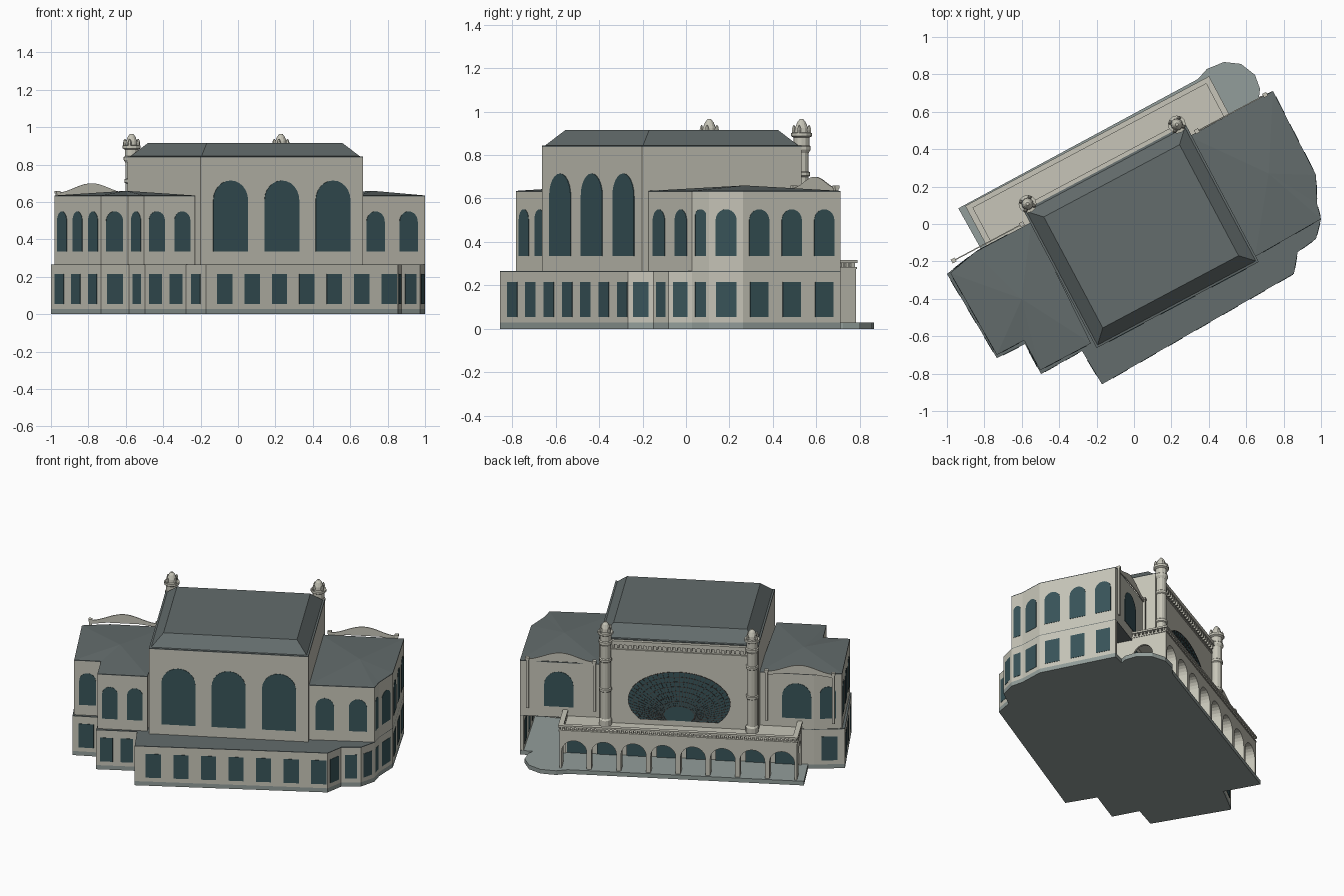
import bpy, bmesh
from math import sin, cos, pi, radians, hypot
from mathutils import Vector

cube = bpy.data.objects.get("Cube")
if cube:
    bpy.data.objects.remove(cube, do_unlink=True)


def material(name, rgb):
    m = bpy.data.materials.new(name)
    m.use_nodes = True
    m.diffuse_color = (*rgb, 1)
    bsdf = next(n for n in m.node_tree.nodes if n.type == 'BSDF_PRINCIPLED')
    bsdf.inputs["Base Color"].default_value = (*rgb, 1)
    return m


STONE = material("warm stone", (0.57, 0.56, 0.48))
SLATE = material("slate roof", (0.125, 0.15, 0.15))
GLASS = material("dark teal glass", (0.04, 0.088, 0.1))
PAVING = material("grey paving", (0.29, 0.34, 0.325))
BRONZE = material("bronze mullions", (0.06, 0.05, 0.045))

# The whole building is turned on the ground plane
TURN = radians(28)
C, S = cos(TURN), sin(TURN)


def world(u, v):
    return Vector((u * C - v * S, u * S + v * C))


class Part:
    """Collects simple solids into one named object."""

    def __init__(self, name, mat):
        self.name, self.mat, self.bm = name, mat, bmesh.new()

    def loft(self, rings):
        rows = [[self.bm.verts.new(p) for p in ring] for ring in rings]
        for a, b in zip(rows, rows[1:]):
            for i in range(len(a)):
                j = (i + 1) % len(a)
                self.bm.faces.new((a[i], a[j], b[j], b[i]))
        self.bm.faces.new(rows[0][::-1])
        self.bm.faces.new(rows[-1])
        return self

    def prism(self, outline, z0, z1):
        return self.loft([[(p[0], p[1], z) for p in outline] for z in (z0, z1)])

    def panel(self, origin, along, profile, depth, start=0):
        """Upright profile (distance along wall, height) pushed outwards."""
        d = Vector(along[:2]).normalized()
        out = Vector((d.y, -d.x))
        rings = []
        for k in (start, depth):
            base = Vector(origin[:2]) + out * k
            rings.append([(*(base + d * s), z) for s, z in profile])
        return self.loft(rings)

    def block(self, u0, u1, v0, v1, z0, z1):
        return self.prism(rect(u0, u1, v0, v1), z0, z1)

    def lathe(self, centre, profile, sides=12):
        return self.loft([[(centre.x + r * cos(2 * pi * i / sides),
                            centre.y + r * sin(2 * pi * i / sides), z)
                           for i in range(sides)] for r, z in profile])

    def fan_roof(self, outline, z, apex):
        ring = [self.bm.verts.new((p[0], p[1], z)) for p in outline]
        top = self.bm.verts.new(apex)
        for a, b in zip(ring, ring[1:] + ring[:1]):
            self.bm.faces.new((a, b, top))
        self.bm.faces.new(ring[::-1])
        return self

    def finish(self):
        bmesh.ops.recalc_face_normals(self.bm, faces=self.bm.faces)
        mesh = bpy.data.meshes.new(self.name)
        self.bm.to_mesh(mesh)
        self.bm.free()
        mesh.materials.append(self.mat)
        obj = bpy.data.objects.new(self.name, mesh)
        bpy.context.collection.objects.link(obj)


def rect(u0, u1, v0, v1):
    return [world(u0, v0), world(u1, v0), world(u1, v1), world(u0, v1)]


def opening(mid, width, z0, z1, arched):
    h = width / 2
    if not arched:
        return [(mid - h, z0), (mid + h, z0), (mid + h, z1), (mid - h, z1)]
    arc = [(mid + h * cos(pi * i / 12), z1 - h + h * sin(pi * i / 12)) for i in range(13)]
    return [(mid - h, z0), (mid + h, z0)] + arc


def windows(part, a, b, count, width, z0, z1, arched, shift=0):
    length = hypot(b[0] - a[0], b[1] - a[1])
    step = length / count
    for i in range(count):
        shape = opening(step * (i + 0.5) + shift, min(width, step * 0.62), z0, z1, arched)
        part.panel(a, (b[0] - a[0], b[1] - a[1]), shape, 0.002)


# Outlines, counter-clockwise
CURVE = [(1, .027), (.979, .107), (.973, .262), (.743, .711)]
BACK = (-.85, -.15)
ground = [(-1, -.267), (-.733, -.717), (-.583, -.642), (-.497, -.802), (-.278, -.679),
          (-.171, -.857), (.855, -.266), (.875, -.15), (.973, -.08)] + CURVE
porch = [(.722, .70), (.952, .25), world(.72, -.2), world(.72, .275)]
left_wing = [(-.982, -.262), (-.733, -.7), (-.588, -.622), (-.502, -.782),
             (-.23, -.638), world(-.48, .266), BACK]
right_wing = [(.647, -.175)] + CURVE + [world(.48, .275)]
platform = ground + [(.668, .679), (.674, .722), (.647, .797), (.572, .856),
                     (.481, .866), (.39, .829), (.342, .775),
                     world(-.79, .515), world(-.785, .27), BACK]

# Base and ground floor, with an open porch under the right wing
Part("base_platform", PAVING).prism(platform, 0, .028).finish()
Part("ground_floor_walls", STONE).prism(ground + porch + [BACK], .028, .262).finish()
Part("ground_floor_roof", SLATE).prism(ground + [BACK], .262, .266).finish()
glass = Part("ground_floor_windows", GLASS)
for i, n in enumerate([3, 1, 1, 2, 1, 7, 1, 1, 1, 1, 1, 3]):
    windows(glass, ground[i], ground[i + 1], n, .094, .055, .215, False, .03 if n == 7 else 0)
windows(glass, porch[0], porch[1], 3, .094, .055, .215, False)
windows(glass, BACK, ground[0], 1, .1, .055, .215, False)
glass.finish()

# Upper wings with shallow hipped roofs
for side, outline, counts, apex in (
        ("left", left_wing, [3, 1, 1, 2], (-.6, -.4, .66)),
        ("right", right_wing, [2, 1, 1, 3], (.72, .27, .66))):
    Part(side + "_wing_walls", STONE).prism(outline, .266, .63).finish()
    Part(side + "_wing_roof", SLATE).prism(outline, .63, .635).fan_roof(outline, .635, apex).finish()
    glass = Part(side + "_wing_windows", GLASS)
    for i, n in enumerate(counts):
        windows(glass, outline[i], outline[i + 1], n, .112, .335, .55, True)
    if side == "left":
        windows(glass, BACK, outline[0], 1, .1, .335, .55, True)
        glass.panel(world(-.715, .266), (-C, -S), opening(0, .18, .335, .57, True), .003)
    else:
        glass.panel(world(.75, .277), (-C, -S), opening(0, .18, .335, .57, True), .003)
    glass.finish()

# Central hall and its bevelled roof
HALL = (-.488, .494, -.492, .34)
Part("hall_walls", STONE).block(*HALL, .265, .838).finish()
roof = Part("hall_roof", SLATE)
rings = []
for inset, z in ((0, .838), (0, .843), (.012, .845), (.08, .915)):
    outline = rect(HALL[0] + inset, HALL[1] - inset, HALL[2] + inset, HALL[3] - inset)
    rings.append([(*p, z) for p in outline])
roof.loft(rings).finish()
glass = Part("hall_windows", GLASS)
for u in (-.307, .003, .313):
    glass.panel(world(u, HALL[2]), (C, S), opening(0, .21, .335, .715, True), .003)
glass.finish()

# Great fan window on the back of the hall
rim = [(.315 * cos(a), .44 + .2 * sin(a)) for a in (radians(-40 + 6.5 * i) for i in range(41))]
Part("fan_window", GLASS).panel(world(0, .34), (-C, -S), rim, .004).finish()
bars = Part("fan_mullions", BRONZE)


def bar(a, b, w=.0013):
    d = Vector((b[0] - a[0], b[1] - a[1])).normalized() * w
    bars.panel(world(0, .34), (-C, -S),
               [(a[0] + d.y, a[1] - d.x), (b[0] + d.y, b[1] - d.x),
                (b[0] - d.y, b[1] + d.x), (a[0] - d.y, a[1] + d.x)], .006, .003)


def toward_rim(p, t):
    return (p[0] * t, .312 + (p[1] - .312) * t)


for p in rim:
    bar(toward_rim(p, .3), p)
for k in range(3, 11):
    arc = [toward_rim(p, k / 10) for p in rim]
    for a, b in zip(arc, arc[1:]):
        bar(a, b)
bars.finish()

# Cornice and dentils between the turrets
cornice = Part("hall_cornice", STONE)
cornice.block(-.45, .45, .335, .362, .812, .838).block(-.45, .45, .335, .348, .765, .775)
for i in range(28):
    u = -.405 + .03 * i
    cornice.block(u - .006, u + .006, .335, .355, .788, .812)
cornice.finish()

# Corner turrets with pinnacles, wing pilasters and curved pediments
TURRET = [(.04, .266), (.04, .31), (.033, .32), (.033, .5), (.039, .505), (.039, .52),
          (.033, .525), (.033, .7), (.039, .705), (.039, .72), (.033, .725), (.033, .81),
          (.042, .825), (.042, .84), (.036, .845), (.036, .88), (.048, .887), (.048, .902),
          (.032, .904), (.03, .925), (.02, .95), (.008, .965)]
PINNACLE = [(.009, .9), (.011, .915), (.007, .93), (.002, .938)]
for side, sign in (("right", 1), ("left", -1)):
    turret = Part(side + "_turret", STONE).lathe(world(sign * .452, .362), TURRET)
    for du in (-.026, .026):
        for dv in (-.026, .026):
            turret.lathe(world(sign * .452 + du, .362 + dv), PINNACLE, 6)
    turret.finish()
    posts = Part(side + "_wing_pilasters", STONE)
    for u in (.53, .943):
        m = sign * u
        posts.block(m - .009, m + .009, .272, .289, .32, .645)
        posts.block(m - .012, m + .012, .269, .292, .645, .66)
    posts.finish()
    crest = [(.21 - .021 * i, .65 + .025 * (1 - cos(pi * i / 10))) for i in range(21)]
    shape = [(-.21, .625), (-.1, .64), (.1, .64), (.21, .625)] + crest
    Part(side + "_pediment", STONE).panel(world(sign * .738, .277), (-C, -S), shape, .006).finish()

# Arcaded loggia with terrace and balustrade
U0, U1, V0, V1 = -.745, .719, .265, .503
BAYS = 8
bay = (U1 - U0) / BAYS
arcade = Part("loggia_arcade", STONE)


def arch_bay(origin, along, width, radius, depth):
    h = width / 2
    hole = [(-radius * cos(pi * i / 12), .14 + .075 * sin(pi * i / 12)) for i in range(13)]
    arcade.panel(origin, along, [(-h, .028), (-radius, .028)] + hole +
                 [(radius, .028), (h, .028), (h, .262), (-h, .262)], 0, -depth)


for i in range(BAYS):
    arch_bay(world(U0 + bay * (i + .5), V1), (-C, -S), bay, .077, .07)
mid, deep = (V0 + V1 - .07) / 2, V1 - V0 - .07
arch_bay(world(U1, mid), (-S, C), deep, .065, .014)
arch_bay(world(U0, mid), (S, -C), deep, .065, .014)
arcade.finish()
Part("loggia_deck", STONE).block(U0, U1, V0, V1, .262, .275).finish()
doors = Part("loggia_doors", GLASS)
for i in range(BAYS):
    doors.panel(world(U0 + bay * (i + .5), .279), (-C, -S), opening(0, .14, .03, .22, False), .004, -.02)
doors.finish()
rail = Part("loggia_balustrade", STONE)
for a, b, c, d in ((U0, U1, V1 - .022, V1), (U0, U0 + .02, V0, V1), (U1 - .02, U1, V0, V1)):
    rail.block(a - .004, b + .004, c, d + .004, .275, .284)
    rail.block(a - .006, b + .006, c, d + .006, .304, .316)
for i in range(60):
    u = U0 + .012 + (U1 - U0 - .024) * i / 59
    rail.block(u - .006, u + .006, V1 - .018, V1 - .002, .284, .304)
for u in (U0 + .01, U1 - .01):
    for i in range(9):
        v = V0 + .02 + .025 * i
        rail.block(u - .007, u + .007, v - .006, v + .006, .284, .304)
rail.finish()
